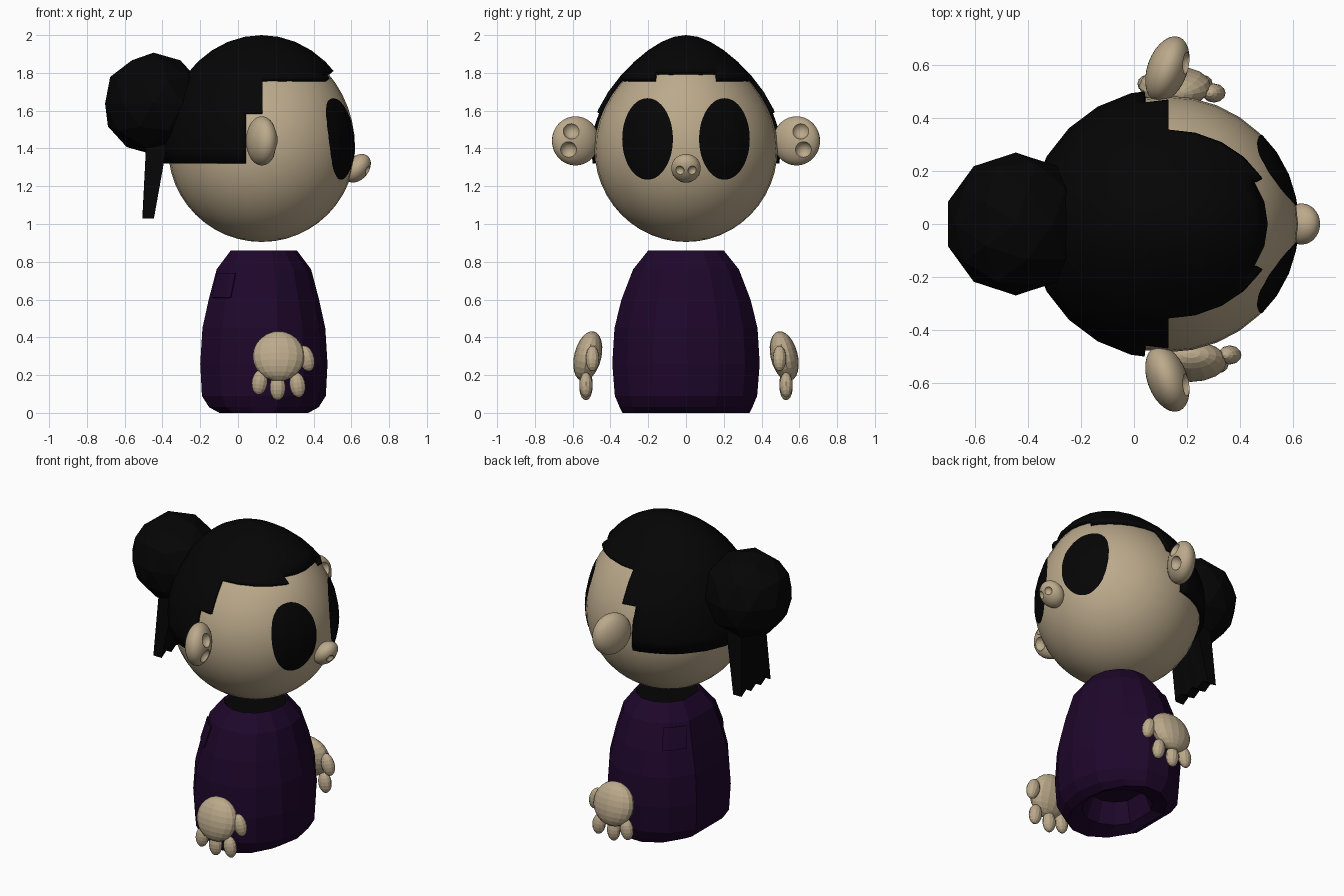
import bpy, bmesh, math
from mathutils import Matrix, Vector
from mathutils.bvhtree import BVHTree

cube = bpy.data.objects.get("Cube")
if cube:
    bpy.data.objects.remove(cube)


def material(name, rgb):
    m = bpy.data.materials.new(name)
    m.use_nodes = True
    m.diffuse_color = (*rgb, 1)
    bsdf = m.node_tree.nodes["Principled BSDF"]
    bsdf.inputs["Base Color"].default_value = (*rgb, 1)
    bsdf.inputs["Roughness"].default_value = 0.8
    return m


SKIN = material("tan skin", (0.50, 0.40, 0.26))
BLACK = material("black", (0.0015, 0.0015, 0.0015))
PURPLE = material("dark purple", (0.013, 0.002, 0.024))


def finish(name, bm, mats, smooth=None):
    bmesh.ops.recalc_face_normals(bm, faces=bm.faces)
    mesh = bpy.data.meshes.new(name)
    bm.to_mesh(mesh)
    bm.free()
    ob = bpy.data.objects.new(name, mesh)
    bpy.context.collection.objects.link(ob)
    for m in mats:
        mesh.materials.append(m)
    bpy.ops.object.select_all(action='DESELECT')
    ob.select_set(True)
    bpy.context.view_layer.objects.active = ob
    if smooth:
        bpy.ops.object.shade_smooth_by_angle(angle=math.radians(smooth))
    return ob


def add_ball(bm, centre, radii, rot=Matrix(), seg=16):
    mat = Matrix.Translation(centre) @ rot @ Matrix.Diagonal((*radii, 1))
    bmesh.ops.create_uvsphere(bm, u_segments=seg, v_segments=seg * 3 // 4,
                              radius=1, matrix=mat)


# Egg shape shared by head and hair: taller above the middle, pinched on top
MID = Vector((0.125, 0, 1.4))


def egg(rx, ry, up, down, seg):
    bm = bmesh.new()
    add_ball(bm, (0, 0, 0), (rx, ry, 1), seg=seg)
    for v in bm.verts:
        v.co.z *= up if v.co.z > 0 else down
        v.co.y *= 1 - 0.8 * max(v.co.z, 0) ** 2
        v.co += MID
    return bm


bm = egg(0.495, 0.485, 0.565, 0.495, 32)
head_tree = BVHTree.FromBMesh(bm)
finish("head", bm, [SKIN], 40)

# Hair cap with a stepped hairline, cut along planes
bm = egg(0.525, 0.512, 0.6, 0.55, 24)
X, Y, Z = Vector((1, 0, 0)), Vector((0, 1, 0)), Vector((0, 0, 1))
for axis, d in [(Z, 1.32), (Z, 1.59), (Z, 1.77), (Z, 1.81),
                (X, 0.04), (X, 0.13), (Y, 0.17), (Y, -0.17)]:
    bmesh.ops.bisect_plane(bm, geom=bm.verts[:] + bm.edges[:] + bm.faces[:],
                           plane_co=axis * d, plane_no=axis)


def has_hair(p):
    return (p.z > 1.81 or (p.z > 1.77 and abs(p.y) > 0.17)
            or (p.z > 1.59 and p.x < 0.13) or (p.z > 1.32 and p.x < 0.04))


bare = [f for f in bm.faces if not has_hair(f.calc_center_median())]
bmesh.ops.delete(bm, geom=bare, context='FACES')
hair = finish("hair_cap", bm, [BLACK], 40)
shell = hair.modifiers.new("thickness", 'SOLIDIFY')
shell.thickness = 0.03
shell.offset = -1

# Hair bun
bm = bmesh.new()
bmesh.ops.create_icosphere(bm, subdivisions=2, radius=0.27,
                           matrix=Matrix.Translation((-0.447, 0, 1.637)))
finish("hair_bun", bm, [BLACK])

# Hanging tail of hair, tapering in thickness, with a ragged end
bm = bmesh.new()
cols = 6
slices = []
for i in range(cols + 1):
    t = 2 * i / cols - 1
    end = 1.03 + 0.03 * (i % 2)
    slices.append([bm.verts.new((x, y * t, z)) for x, y, z in (
        (-0.485, 0.12, 1.45), (-0.37, 0.12, 1.45),
        (-0.445, 0.15, end), (-0.505, 0.15, end))])
for a, b in zip(slices, slices[1:]):
    for i in range(4):
        j = (i + 1) % 4
        bm.faces.new((a[i], a[j], b[j], b[i]))
bm.faces.new(slices[0])
bm.faces.new(slices[-1])
finish("hair_tail", bm, [BLACK])


# Ball with two round hollows, used for ears and nose
def hollowed(name, centre, radii, rot, holes, size):
    bm = bmesh.new()
    add_ball(bm, centre, radii, rot, 28)
    ob = finish(name, bm, [SKIN])
    bm = bmesh.new()
    for y, z in holes:
        x = radii[0] * math.sqrt(1 - (y / radii[1]) ** 2 - (z / radii[2]) ** 2)
        add_ball(bm, Vector(centre) + rot @ Vector((x * 1.2, y, z)), (size,) * 3)
    cutter = finish("cutter", bm, [SKIN])
    cutter.hide_render = True
    mod = ob.modifiers.new("hollows", 'BOOLEAN')
    mod.operation = 'DIFFERENCE'
    mod.object = cutter
    bpy.context.view_layer.objects.active = ob
    bpy.ops.object.modifier_apply(modifier=mod.name)
    bpy.data.objects.remove(cutter)
    bpy.ops.object.select_all(action='DESELECT')
    ob.select_set(True)
    bpy.ops.object.shade_smooth_by_angle(angle=math.radians(35))


# The model's face looks along +x, so its sides lie along y
SIDE_NAMES = ((1, "back"), (-1, "front"))
for side, label in SIDE_NAMES:
    hollowed(label + "_ear", (0.126, side * 0.585, 1.44), (0.076, 0.13, 0.13),
             Matrix.Rotation(-side * math.radians(20), 4, 'Z'),
             [(side * 0.05, 0.055), (side * 0.065, -0.05)], 0.046)
hollowed("nose", (0.632, 0, 1.295), (0.06, 0.078, 0.085),
         Matrix.Rotation(math.radians(40), 4, 'Y'),
         [(0.036, 0.03), (-0.036, 0.03)], 0.027)

# Eyes: thin oval plates wrapped on the head
for side, label in SIDE_NAMES:
    bm = bmesh.new()
    bmesh.ops.create_grid(bm, x_segments=16, y_segments=16, size=1)
    for v in bm.verts:
        a, b = v.co.x, v.co.y
        y = side * 0.202 + 0.133 * a * math.sqrt(1 - b * b / 2)
        z = 1.45 + 0.215 * b * math.sqrt(1 - a * a / 2)
        hit, normal, _, _ = head_tree.ray_cast(Vector((2, y, z)), -X)
        v.co = hit + normal * 0.004
    finish(label + "_eye", bm, [BLACK], 40)

# Body: stacked oval rings with a flat back, hollow underneath, dark neck on top
RINGS = [(0.16, 0.15, 0.17), (0.03, 0.19, 0.22), (0.0, 0.235, 0.345),
         (0.03, 0.29, 0.36), (0.09, 0.328, 0.386), (0.26, 0.337, 0.4),
         (0.45, 0.325, 0.388), (0.6, 0.292, 0.35), (0.76, 0.25, 0.287),
         (0.86, 0.175, 0.205), (0.845, 0.165, 0.195)]
SIDES = 13
BACK = math.radians(154)
bm = bmesh.new()
loops = []
for z, rx, ry in RINGS:
    loop = []
    for i in range(SIDES):
        angle = BACK * (2 * i / (SIDES - 1) - 1)
        c = math.cos(angle)
        if c < 0:
            c /= -math.cos(BACK)
        loop.append(bm.verts.new((0.137 + rx * c, ry * math.sin(angle), z)))
    loops.append(loop)
for a, b in zip(loops, loops[1:]):
    for i in range(SIDES):
        j = (i + 1) % SIDES
        bm.faces.new((a[i], a[j], b[j], b[i]))
bm.faces.new(loops[0])
bm.faces.new(loops[-1]).material_index = 1
body_tree = BVHTree.FromBMesh(bm)
finish("body", bm, [PURPLE, BLACK])

# Small square patches wrapped on the robe
for side, label in SIDE_NAMES:
    bm = bmesh.new()
    bmesh.ops.create_grid(bm, x_segments=4, y_segments=4, size=0.065)
    for v in bm.verts:
        x = -0.07 + 0.75 * v.co.x + 0.2 * v.co.y
        origin = Vector((x, side * 2, 0.675 + v.co.y))
        hit = body_tree.ray_cast(origin, -side * Y)[0]
        v.co = hit + Vector((-0.004, side * 0.008, 0))
    patch = finish(label + "_patch", bm, [PURPLE])
    thick = patch.modifiers.new("thickness", 'SOLIDIFY')
    thick.thickness = 0.008
    thick.offset = 0

# Hands: flat palm, three hanging fingers and a thumb
for side, label in SIDE_NAMES:
    bm = bmesh.new()
    shift = -0.06 if side > 0 else 0
    tilt = Matrix.Rotation(side * math.radians(14), 4, 'X')
    add_ball(bm, (0.215 + shift, side * 0.52, 0.3), (0.137, 0.072, 0.135), tilt)
    for x, z, lean in ((0.115, 0.163, 8), (0.21, 0.134, 0), (0.315, 0.148, -8)):
        add_ball(bm, (x + shift, side * 0.53, z), (0.042, 0.035, 0.067),
                 Matrix.Rotation(math.radians(lean), 4, 'Y'), 12)
    add_ball(bm, (0.362 + shift, side * 0.495, 0.288), (0.042, 0.036, 0.07),
             Matrix.Rotation(math.radians(-15), 4, 'Y'), 12)
    finish(label + "_hand", bm, [SKIN])
